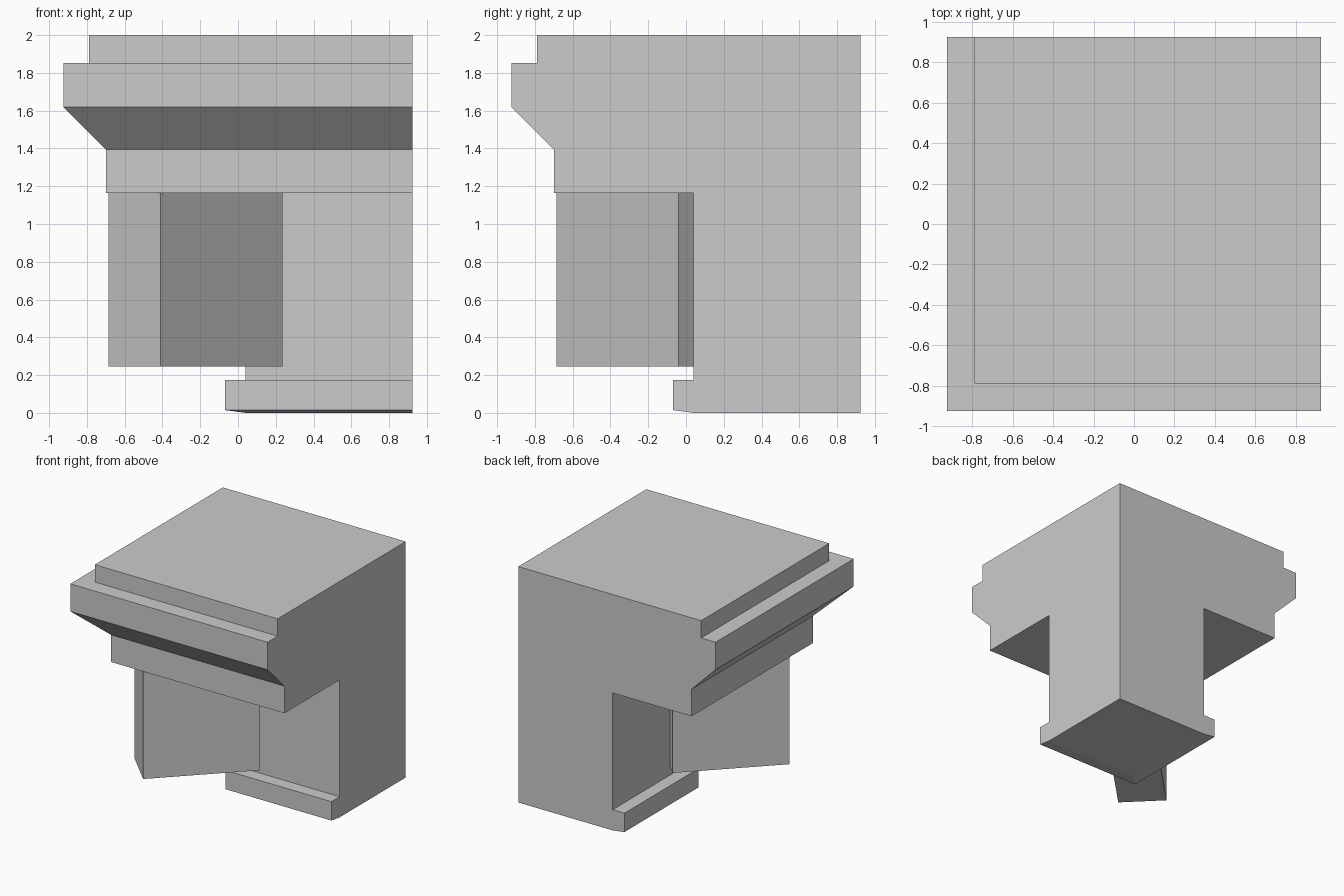
import bpy, bmesh

if "Cube" in bpy.data.objects:
    bpy.data.objects.remove(bpy.data.objects["Cube"], do_unlink=True)

stone = bpy.data.materials.new("grey stone")
stone.use_nodes = True
colour = (0.6, 0.6, 0.6, 1)
stone.diffuse_color = colour
stone.node_tree.nodes["Principled BSDF"].inputs["Base Color"].default_value = colour

BACK = 0.925


def loft(name, rings):
    """Skin a stack of four-cornered rings and cap both ends."""
    bm = bmesh.new()
    loops = [[bm.verts.new(p) for p in ring] for ring in rings]
    for low, high in zip(loops, loops[1:]):
        for i in range(4):
            j = (i + 1) % 4
            bm.faces.new((low[i], low[j], high[j], high[i]))
    bm.faces.new(loops[0][::-1])
    bm.faces.new(loops[-1])
    # merge the flush back walls into single flat faces
    bmesh.ops.dissolve_limit(bm, angle_limit=0.001, verts=bm.verts, edges=bm.edges)
    bmesh.ops.recalc_face_normals(bm, faces=bm.faces)
    mesh = bpy.data.meshes.new(name)
    bm.to_mesh(mesh)
    bm.free()
    mesh.materials.append(stone)
    obj = bpy.data.objects.new(name, mesh)
    bpy.context.collection.objects.link(obj)
    return obj


def square(edge, z):
    return [(edge, edge, z), (BACK, edge, z), (BACK, BACK, z), (edge, BACK, z)]


# Corner block: moulding profile (outer edge, height) mitred around the corner
profile = [(0.04, 0), (-0.07, 0.015), (-0.07, 0.175), (0.04, 0.175),
           (0.04, 1.165), (-0.7, 1.165), (-0.7, 1.395), (-0.925, 1.62),
           (-0.925, 1.853), (-0.79, 1.853), (-0.79, 2)]
loft("corner_cornice", [square(e, z) for e, z in profile])

# Diagonal bracket under the overhang
footprint = [(-0.685, -0.41), (-0.41, -0.685), (0.235, -0.04), (-0.04, 0.235)]
loft("corner_bracket", [[(x, y, z) for x, y in footprint] for z in (0.245, 1.165)])
